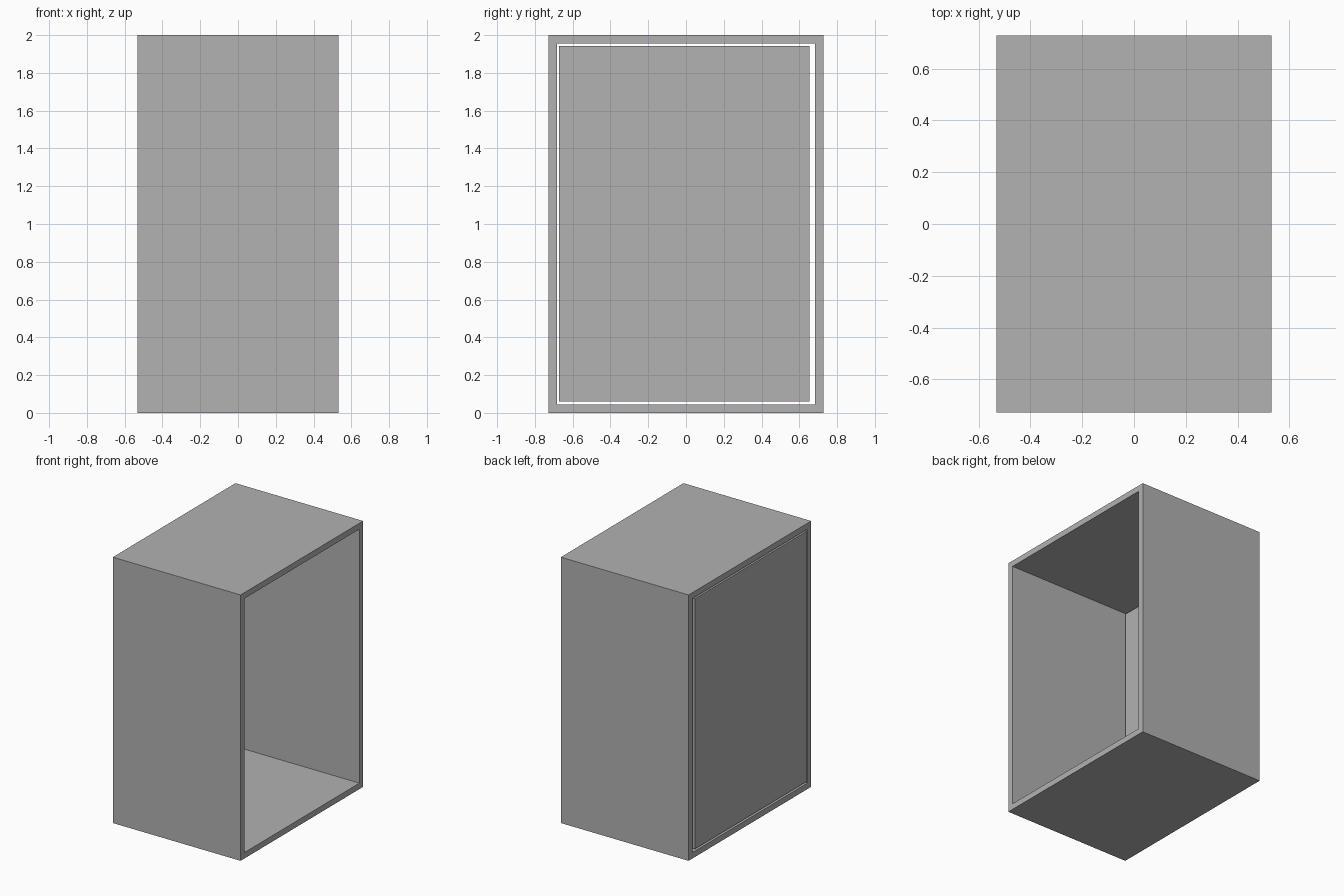
import bpy
import bmesh
from mathutils import Vector

default = bpy.data.objects.get("Cube")
if default:
    bpy.data.objects.remove(default, do_unlink=True)

WIDTH, DEPTH, HEIGHT = 1.063, 1.457, 2.0
WALL = 0.045

grey = bpy.data.materials.new("plain_grey")
grey.use_nodes = True
colour = (0.445, 0.445, 0.445, 1)
grey.diffuse_color = colour
grey.node_tree.nodes["Principled BSDF"].inputs["Base Color"].default_value = colour


def box(name, low, high, open_sides=False):
    """Box between two corners, optionally without its two x faces."""
    low, high = Vector(low), Vector(high)
    bm = bmesh.new()
    bmesh.ops.create_cube(bm, size=1)
    bmesh.ops.scale(bm, vec=high - low, verts=bm.verts)
    bmesh.ops.translate(bm, vec=(low + high) / 2, verts=bm.verts)
    if open_sides:
        ends = [f for f in bm.faces if abs(f.normal.x) > 0.5]
        bmesh.ops.delete(bm, geom=ends, context="FACES_ONLY")
    mesh = bpy.data.meshes.new(name)
    bm.to_mesh(mesh)
    bm.free()
    mesh.materials.append(grey)
    obj = bpy.data.objects.new(name, mesh)
    bpy.context.collection.objects.link(obj)
    return obj


# Casing: rectangular sleeve, open at both x ends
casing = box("casing", (-WIDTH / 2, -DEPTH / 2, 0),
             (WIDTH / 2, DEPTH / 2, HEIGHT), open_sides=True)
shell = casing.modifiers.new("wall_thickness", "SOLIDIFY")
shell.thickness = WALL
shell.offset = -1
shell.use_even_offset = True

# Door: loose panel set flush in the right-hand opening, with a gap all round
box("door_panel", (-WIDTH / 2, -0.672, 0.06),
    (-WIDTH / 2 + WALL, 0.654, 1.943))
